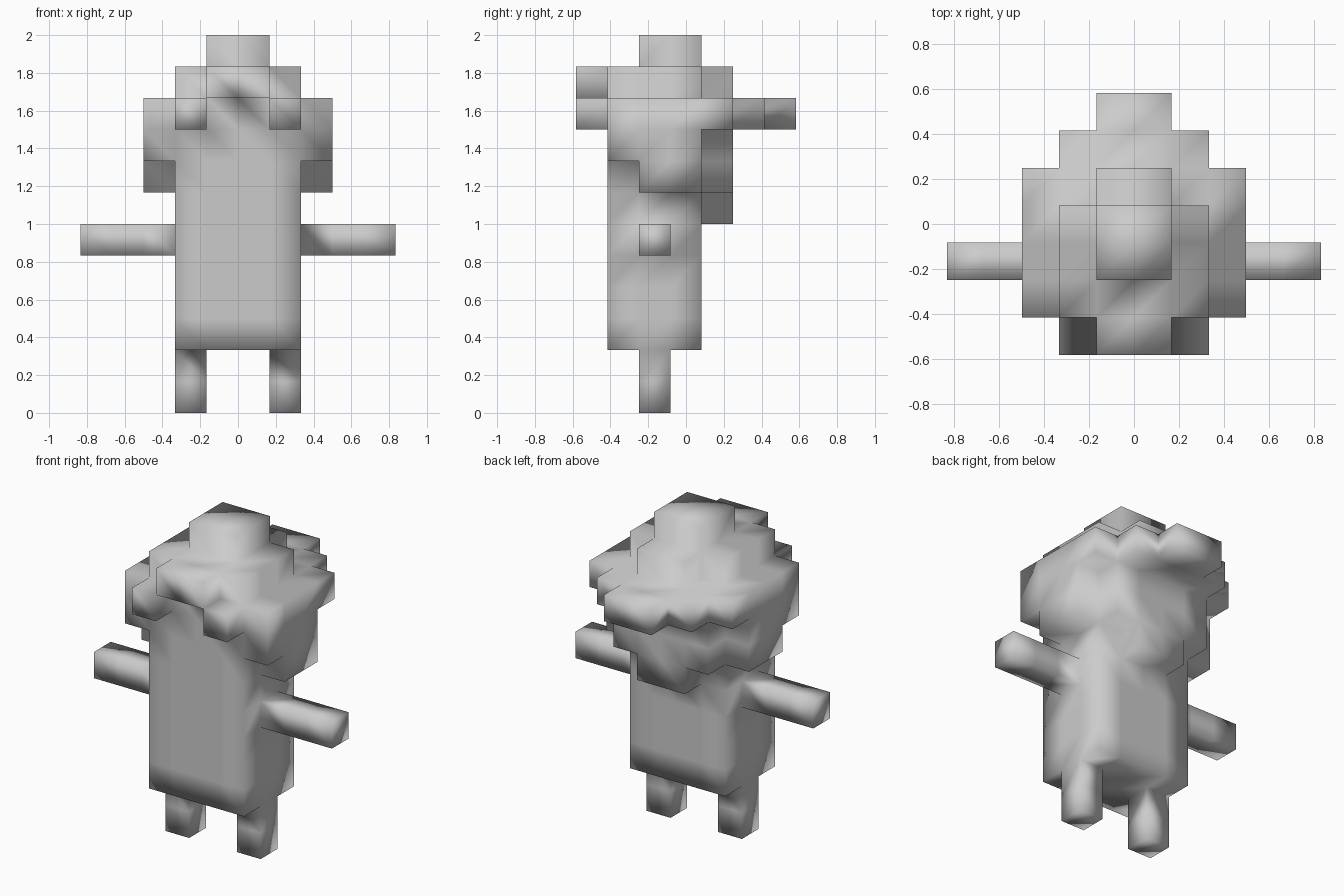
import bpy
import bmesh

if "Cube" in bpy.data.objects:
    bpy.data.objects.remove(bpy.data.objects["Cube"])

U = 1 / 6  # block size

# Block ranges per part: (x0, x1, y0, y1, z0, z1); y counted from the front edge
BODY = [(-2, 2, 1, 4, 2, 10)]
LIMBS = [(1, 2, 2, 3, 0, 2),       # leg
         (2, 5, 2, 3, 5, 6)]       # arm
SIDE_HAIR = [(2, 3, 1, 4, 8, 10),  # side lock
             (2, 3, 2, 4, 7, 8),   # sideburn
             (1, 2, 0, 1, 9, 10)]  # front curl
HAIR = [(-3, 3, 1, 5, 9, 10),      # wide brim layer
        (-2, 2, 5, 6, 9, 10),      # back steps
        (-1, 1, 6, 7, 9, 10),
        (-2, 2, 4, 5, 7, 9),       # nape
        (-1, 1, 4, 5, 6, 7),
        (-2, 2, 1, 4, 10, 11),     # crown layer
        (-1, 1, 0, 1, 10, 11),     # fringe
        (-1, 1, 4, 5, 10, 11),     # back of crown
        (-1, 1, 2, 4, 11, 12)]     # top bun


def mirrored(boxes):
    return boxes + [(-b, -a, *rest) for a, b, *rest in boxes]


def block_set(boxes):
    return {(x, y, z) for a, b, c, d, e, f in boxes
            for x in range(a, b) for y in range(c, d) for z in range(e, f)}


def build_shell(name, cells, mat):
    """Outer skin of a set of blocks, with shared corners for smooth shading."""
    bm = bmesh.new()
    corners = {}

    def vert(p):
        if p not in corners:
            corners[p] = bm.verts.new((p[0] * U, (p[1] - 3.5) * U, p[2] * U))
        return corners[p]

    for cell in sorted(cells):
        for axis in range(3):
            for side in (0, 1):
                nb = list(cell)
                nb[axis] += 2 * side - 1
                if tuple(nb) in cells:
                    continue
                u, v = (axis + 1) % 3, (axis + 2) % 3
                ring = []
                for du, dv in ((0, 0), (1, 0), (1, 1), (0, 1)):
                    p = list(cell)
                    p[axis] += side
                    p[u] += du
                    p[v] += dv
                    ring.append(vert(tuple(p)))
                face = bm.faces.new(ring if side else ring[::-1])
                face.smooth = True
    mesh = bpy.data.meshes.new(name)
    bm.to_mesh(mesh)
    bm.free()
    mesh.materials.append(mat)
    obj = bpy.data.objects.new(name, mesh)
    bpy.context.collection.objects.link(obj)


grey = bpy.data.materials.new("plain_grey")
grey.diffuse_color = (0.6, 0.6, 0.6, 1)
grey.use_nodes = True
grey.node_tree.nodes["Principled BSDF"].inputs["Base Color"].default_value = grey.diffuse_color

# Body, limbs and hair form one continuous soft-shaded skin
build_shell("blocky_figure",
            block_set(BODY + mirrored(LIMBS) + mirrored(SIDE_HAIR) + HAIR), grey)
